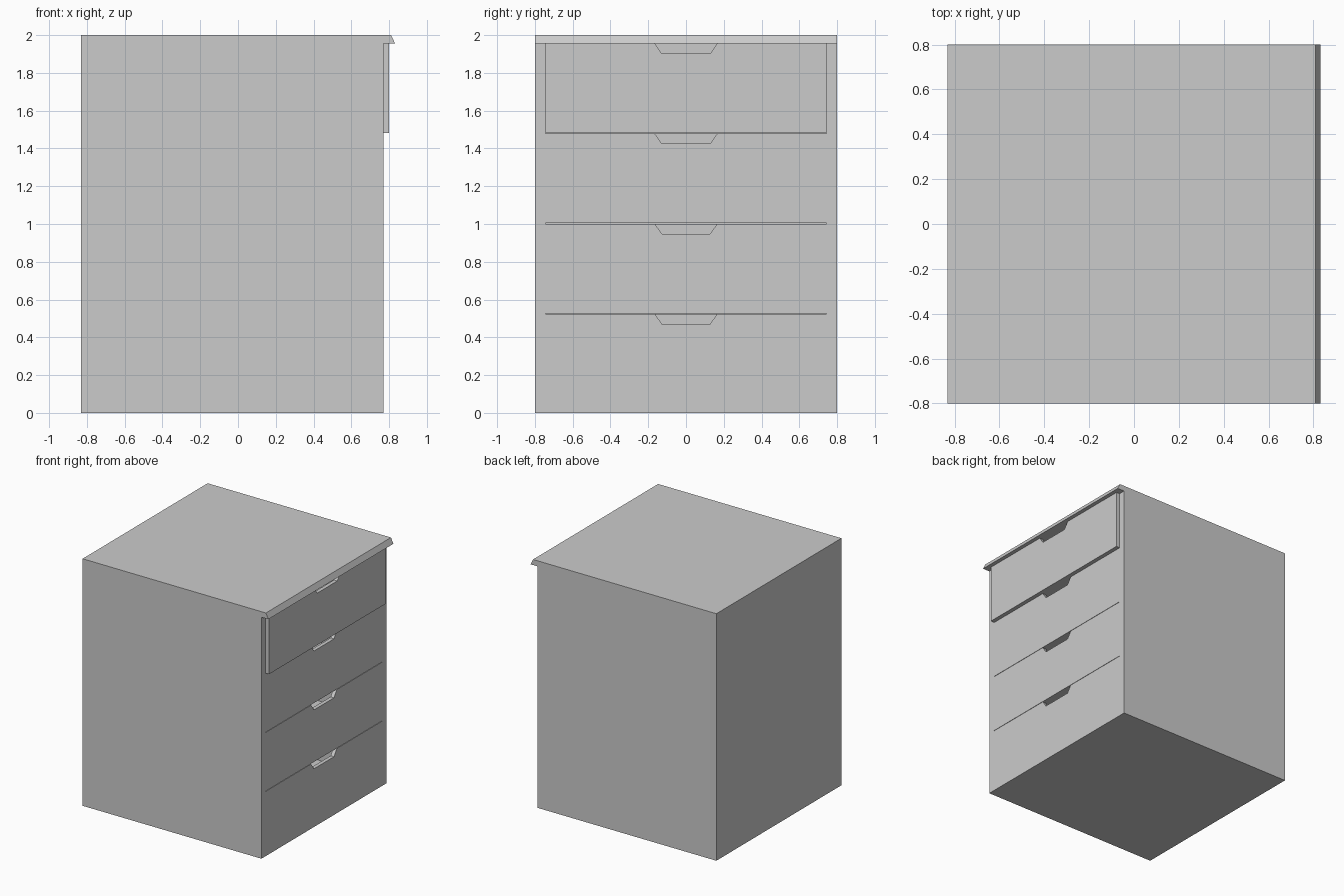
import bpy, bmesh
from mathutils import Vector

if "Cube" in bpy.data.objects:
    bpy.data.objects.remove(bpy.data.objects["Cube"])

BACK, FRONT = -0.832, 0.77      # carcass depth range; drawers open toward +x
HW, HY = 0.8, 0.745             # outer half width, drawer half width
Z0, PITCH, TOP = 0.047, 0.477, 1.955


def finish(bm, name):
    bmesh.ops.recalc_face_normals(bm, faces=bm.faces)
    me = bpy.data.meshes.new(name)
    bm.to_mesh(me)
    bm.free()
    ob = bpy.data.objects.new(name, me)
    bpy.context.collection.objects.link(ob)
    return ob


def add_prism(bm, points, offset):
    face = bm.faces.new([bm.verts.new(p) for p in points])
    res = bmesh.ops.extrude_face_region(bm, geom=[face], use_keep_orig=True)
    verts = [v for v in res["geom"] if isinstance(v, bmesh.types.BMVert)]
    bmesh.ops.translate(bm, verts=verts, vec=offset)


def add_box(bm, x0, x1, y0, y1, z0, z1):
    add_prism(bm, [(x0, y0, z0), (x0, y1, z0), (x0, y1, z1), (x0, y0, z1)],
              Vector((x1 - x0, 0, 0)))


# Carcass: a block with its front face inset and pushed in
bm = bmesh.new()
add_box(bm, BACK, FRONT, -HW, HW, 0, 2)
bmesh.ops.recalc_face_normals(bm, faces=bm.faces)
front = max(bm.faces, key=lambda f: f.calc_center_median().x)
bmesh.ops.inset_region(bm, faces=[front], thickness=0.04)
for v in front.verts:
    v.co.y = HY if v.co.y > 0 else -HY
    v.co.z = TOP if v.co.z > 1 else Z0
res = bmesh.ops.extrude_face_region(bm, geom=[front])
pushed = [v for v in res["geom"] if isinstance(v, bmesh.types.BMVert)]
bmesh.ops.translate(bm, verts=pushed, vec=(-1.55, 0, 0))
if front.is_valid:
    bmesh.ops.delete(bm, geom=[front], context="FACES_ONLY")
finish(bm, "carcass")

# Slanted lip along the front edge of the top
bm = bmesh.new()
add_prism(bm, [(FRONT, -HW, TOP), (0.832, -HW, TOP), (0.81, -HW, 2), (FRONT, -HW, 2)],
          Vector((0, 2 * HW, 0)))
finish(bm, "top_lip")

# Drawers: notched front panel with an open tray behind; the top one is ajar
for i in range(4):
    x = FRONT + (0.03 if i == 3 else 0)
    lo = Z0 + i * PITCH + (0.003 if i else 0)
    hi = Z0 + (i + 1) * PITCH
    xf, xb, t = x - 0.03, x - 1.5, 0.02
    bm = bmesh.new()
    outline = [(-HY, lo), (HY, lo), (HY, hi), (0.165, hi), (0.128, hi - 0.053),
               (-0.128, hi - 0.053), (-0.165, hi), (-HY, hi)]
    add_prism(bm, [(xf, y, z) for y, z in outline], Vector((0.03, 0, 0)))
    add_box(bm, xb, xf, -HY, HY, lo, lo + t)
    add_box(bm, xb, xb + t, -HY, HY, lo + t, hi)
    for s in (-1, 1):
        add_box(bm, xb + t, xf, *sorted((s * HY, s * (HY - t))), lo + t, hi)
    finish(bm, f"drawer_{i + 1}")
